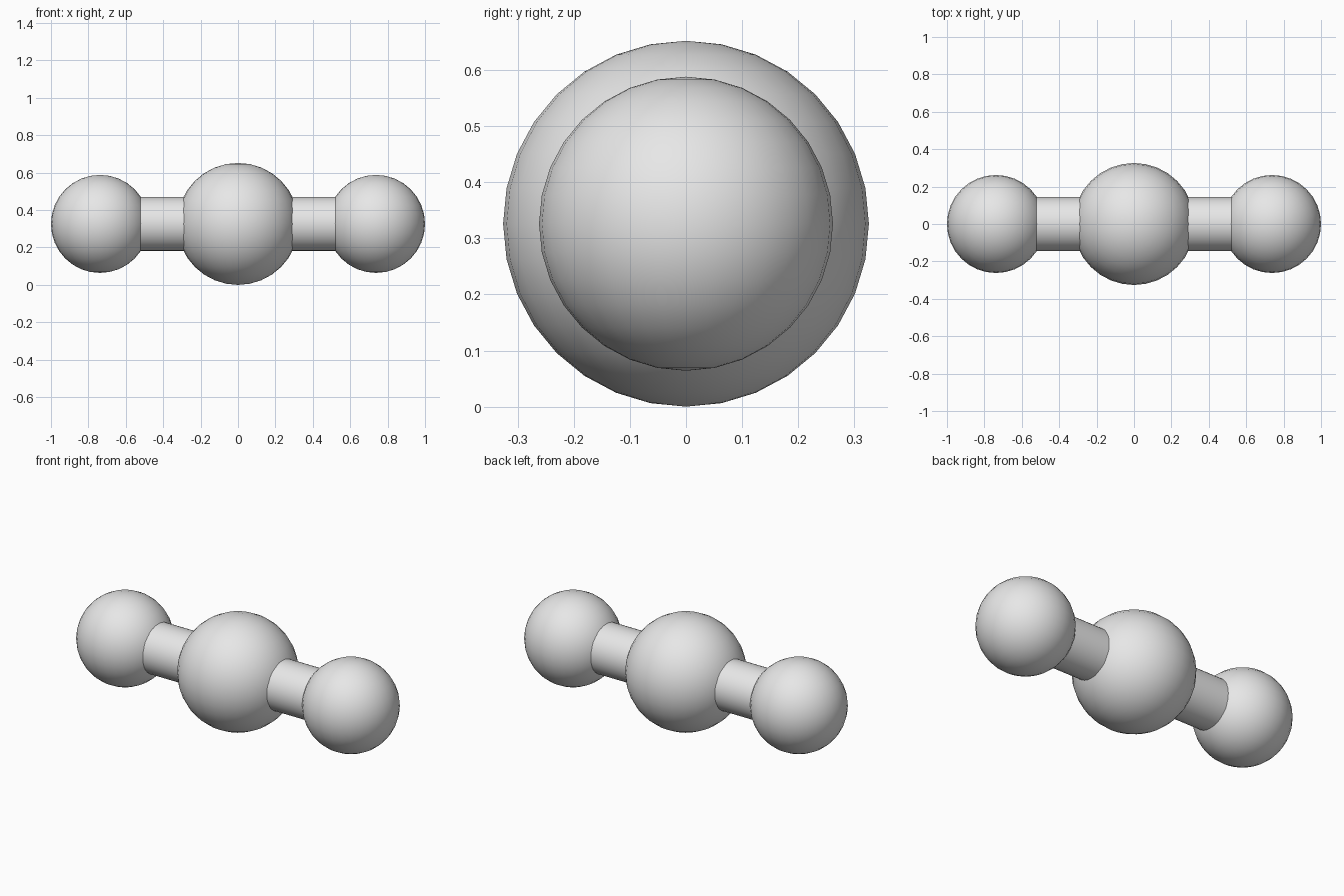
import bpy
import math

if "Cube" in bpy.data.objects:
    bpy.data.objects.remove(bpy.data.objects["Cube"], do_unlink=True)

CENTRE_Z = 0.326
END_X = 0.738

grey = bpy.data.materials.new("light_grey")
grey.use_nodes = True
grey.diffuse_color = (0.8, 0.8, 0.8, 1)
grey.node_tree.nodes["Principled BSDF"].inputs["Base Color"].default_value = (0.8, 0.8, 0.8, 1)


def finish(name):
    obj = bpy.context.object
    obj.name = name
    obj.data.materials.append(grey)
    bpy.ops.object.shade_smooth_by_angle(angle=math.radians(40))


def ball(name, x, radius):
    bpy.ops.mesh.primitive_uv_sphere_add(segments=32, ring_count=16, radius=radius,
                                         location=(x, 0, CENTRE_Z))
    finish(name)


# Large middle ball
ball("centre_ball", 0, 0.326)

# Smaller end balls and the rods joining them to the middle
for side, sign in (("left", 1), ("right", -1)):
    ball(side + "_ball", sign * END_X, 0.262)
    bpy.ops.mesh.primitive_cylinder_add(vertices=32, radius=0.145, depth=0.36,
                                        location=(sign * 0.41, 0, CENTRE_Z),
                                        rotation=(0, math.pi / 2, 0))
    finish(side + "_rod")
